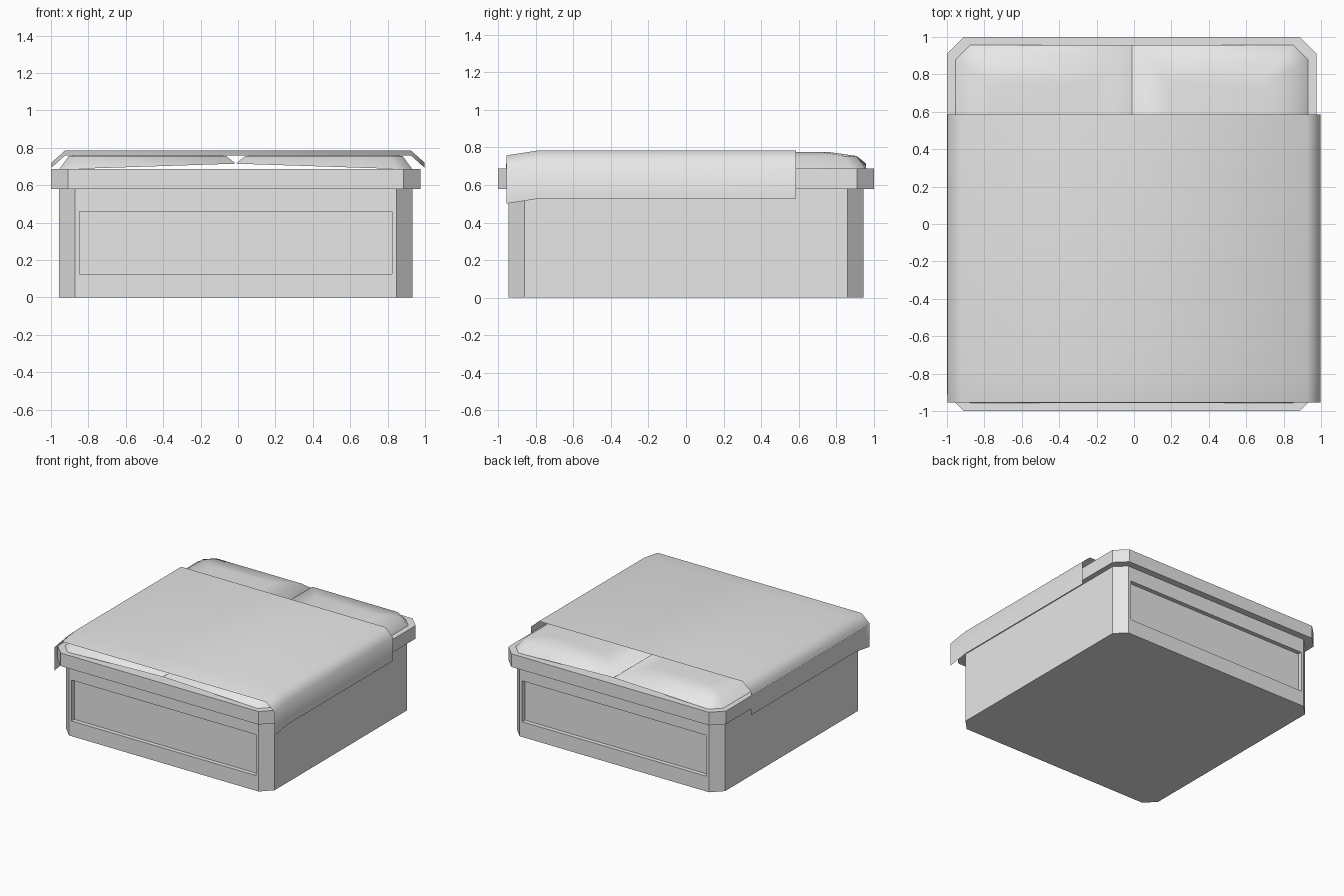
import bpy, bmesh

cube = bpy.data.objects.get("Cube")
if cube:
    bpy.data.objects.remove(cube, do_unlink=True)

grey = bpy.data.materials.new("plain_grey")
grey.use_nodes = True
colour = (0.8, 0.8, 0.8, 1)
grey.diffuse_color = colour
for node in grey.node_tree.nodes:
    if node.type == 'BSDF_PRINCIPLED':
        node.inputs["Base Color"].default_value = colour

CX = -0.012  # centre line of the frame


def finish(name, bm, smooth=False):
    bm.normal_update()
    mesh = bpy.data.meshes.new(name)
    bm.to_mesh(mesh)
    bm.free()
    mesh.materials.append(grey)
    for p in mesh.polygons:
        p.use_smooth = smooth
    obj = bpy.data.objects.new(name, mesh)
    bpy.context.scene.collection.objects.link(obj)
    return obj


def chamfered_box(w, d, c, z0, z1):
    """Upright prism with cut corners, w and d are half sizes."""
    bm = bmesh.new()
    outline = [(-w + c, -d), (w - c, -d), (w, -d + c), (w, d - c),
               (w - c, d), (-w + c, d), (-w, d - c), (-w, -d + c)]
    base = bm.faces.new([bm.verts.new((CX + x, y, z0)) for x, y in outline])
    top = bmesh.ops.extrude_face_region(bm, geom=[base], use_keep_orig=True)
    for v in top["geom"]:
        if isinstance(v, bmesh.types.BMVert):
            v.co.z = z1
    bmesh.ops.recalc_face_normals(bm, faces=bm.faces)
    return bm


# Base with a recessed panel at front and back
bm = chamfered_box(0.945, 0.945, 0.085, 0, 0.58)
ends = [f for f in bm.faces if abs(f.normal.y) > 0.99]
bmesh.ops.inset_individual(bm, faces=ends, thickness=0.033)
for f in ends:
    for v in f.verts:
        v.co.z = 0.125 if v.co.z < 0.3 else 0.46
for f in ends:
    step = f.normal * -0.035
    panel = bmesh.ops.extrude_discrete_faces(bm, faces=[f])["faces"][0]
    bmesh.ops.translate(bm, verts=panel.verts[:], vec=step)
finish("base", bm)

# Overhanging rim
finish("rim", chamfered_box(0.987, 1.0, 0.09, 0.58, 0.687))


# Mattress halves, rising in rings and meeting in a shallow groove
def mattress_half(name, s):
    bm = bmesh.new()
    w, l = 0.943, 0.958
    rings = []
    for d, z, c in [(0, 0.687, 0.08), (0.05, 0.755, 0.07), (0.2, 0.776, 0.04)]:
        pts = [(d, -l + d), (w - d - c, -l + d), (w - d, -l + d + c),
               (w - d, l - d - c), (w - d - c, l - d), (d, l - d)]
        rings.append([bm.verts.new((CX + s * x, y, 0.715 if x == 0 else z))
                      for x, y in pts])
    for low, high in zip(rings, rings[1:]):
        for i in range(len(low)):
            j = (i + 1) % len(low)
            bm.faces.new((low[i], low[j], high[j], high[i]))
    bm.faces.new(rings[-1])
    if s < 0:
        bmesh.ops.reverse_faces(bm, faces=bm.faces[:])
    finish(name, bm, True)


mattress_half("mattress_left", 1)
mattress_half("mattress_right", -1)

# Thin blanket draped over the sides, dipping at the foot
bm = bmesh.new()
profile = [(-0.998, 0.528), (-0.998, 0.72), (-0.925, 0.785),
           (0.925, 0.785), (0.998, 0.72), (0.998, 0.528)]
rows = [[bm.verts.new((x, y, z - dip)) for x, z in profile]
        for y, dip in [(-0.955, 0.027), (-0.78, 0), (0.585, 0)]]
for a, b in zip(rows, rows[1:]):
    for i in range(len(profile) - 1):
        bm.faces.new((a[i], a[i + 1], b[i + 1], b[i]))
finish("blanket", bm, True)
